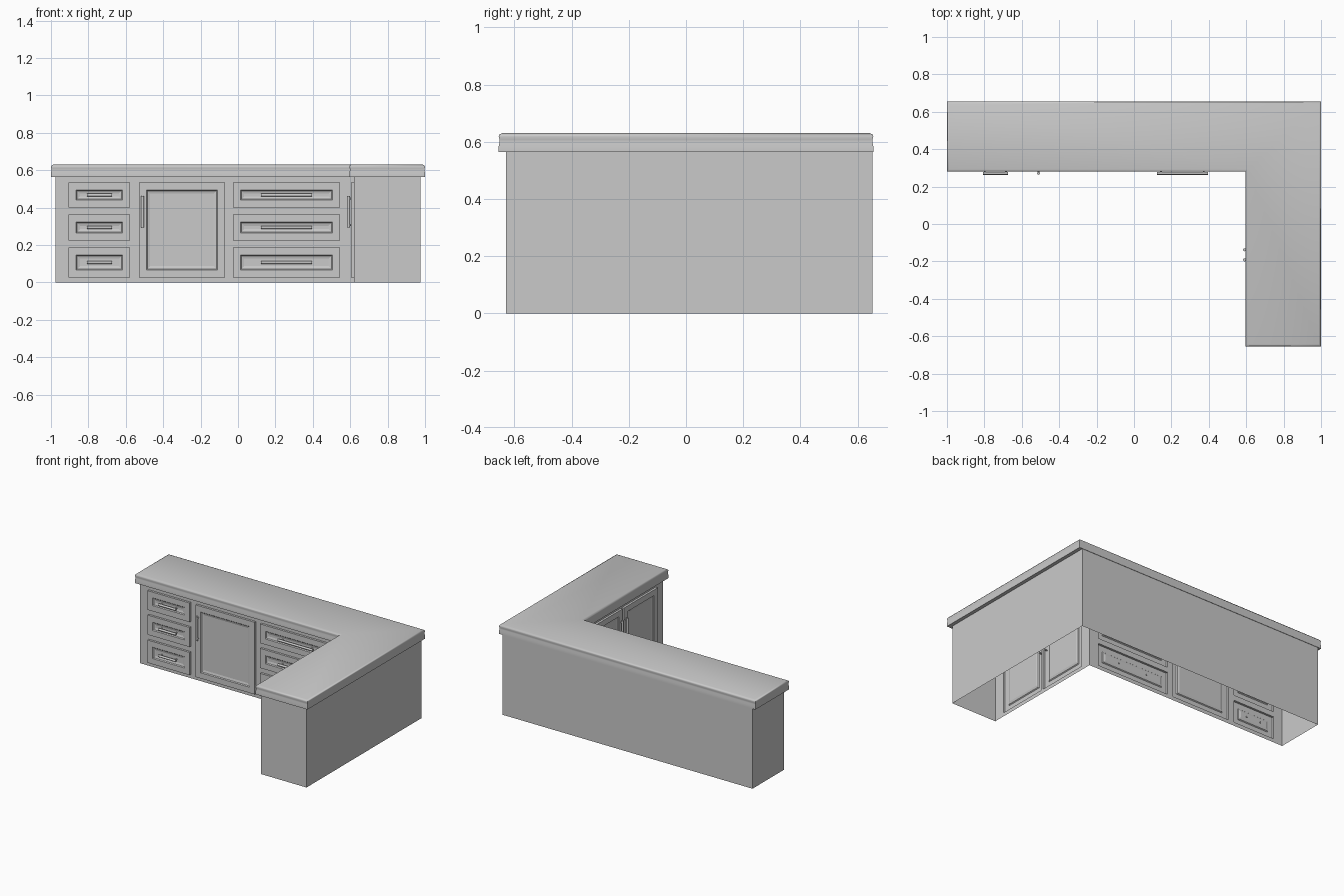
import bpy, bmesh
from mathutils import Vector

cube = bpy.data.objects.get("Cube")
if cube:
    bpy.data.objects.remove(cube, do_unlink=True)

GRAY = (0.59, 0.59, 0.59, 1)
paint = bpy.data.materials.new("plain_gray")
paint.use_nodes = True
paint.diffuse_color = GRAY
paint.node_tree.nodes["Principled BSDF"].inputs["Base Color"].default_value = GRAY

UP = Vector((0, 0, 1))
BODY_TOP = 0.565
THICK = 0.015  # how far doors and drawers stand proud


def finish(name, bm, smooth=None):
    bmesh.ops.remove_doubles(bm, verts=bm.verts, dist=1e-5)
    mesh = bpy.data.meshes.new(name)
    bm.to_mesh(mesh)
    bm.free()
    mesh.materials.append(paint)
    ob = bpy.data.objects.new(name, mesh)
    bpy.context.collection.objects.link(ob)
    if smooth:
        bpy.ops.object.select_all(action='DESELECT')
        ob.select_set(True)
        bpy.context.view_layer.objects.active = ob
        bpy.ops.object.shade_smooth_by_angle(angle=smooth)
    return ob


def bridge(bm, a, b):
    n = len(a)
    for i in range(n):
        j = (i + 1) % n
        bm.faces.new((a[i], a[j], b[j], b[i]))


class Wall:
    """Upright plane from a to b; its outside is on the right of the direction."""

    def __init__(self, a, b):
        self.a = Vector((*a, 0))
        run = Vector((*b, 0)) - self.a
        self.length = run.length
        self.u = run.normalized()
        self.n = self.u.cross(UP)

    def at(self, s, z, out=0):
        return self.a + self.u * s + UP * z + self.n * out

    def rect(self, bm, s0, s1, z0, z1, out=0):
        return [bm.verts.new(self.at(s, z, out))
                for s, z in ((s0, z0), (s1, z0), (s1, z1), (s0, z1))]

    def build(self, name, columns=()):
        """Wall sheet with an opening for every panel in its columns."""
        bm = bmesh.new()
        s = 0
        for s0, s1, rows in columns:
            bm.faces.new(self.rect(bm, s, s0, 0, BODY_TOP))
            z = 0
            for z0, z1 in rows:
                bm.faces.new(self.rect(bm, s0, s1, z, z0))
                z = z1
            bm.faces.new(self.rect(bm, s0, s1, z, BODY_TOP))
            s = s1
        bm.faces.new(self.rect(bm, s, self.length, 0, BODY_TOP))
        finish(name, bm)

    def panel(self, name, s0, s1, z0, z1):
        """Raised frame with a sunken, sloped centre field."""
        bm = bmesh.new()
        steps = ((0, 0), (0, THICK), (0.04, THICK), (0.045, THICK - 0.006),
                 (0.06, THICK - 0.01))
        rings = [self.rect(bm, s0 + d, s1 - d, z0 + d, z1 - d, out) for d, out in steps]
        for low, high in zip(rings, rings[1:]):
            bridge(bm, low, high)
        bm.faces.new(rings[-1])
        finish(name, bm)

    def handle(self, name, s, z, length, vertical):
        """Round bar on two posts that pass through the panel."""
        bm = bmesh.new()
        axis = UP if vertical else self.u

        def rod(centre, along, radius, size):
            turn = along.to_track_quat('Z', 'Y').to_matrix().to_4x4()
            turn.translation = centre
            bmesh.ops.create_cone(bm, cap_ends=True, segments=12, radius1=radius,
                                  radius2=radius, depth=size, matrix=turn)

        rod(self.at(s, z, 0.029), axis, 0.008, length)
        for side in (-1, 1):
            rod(self.at(s, z, 0.014) + axis * side * length * 0.42, self.n, 0.005, 0.03)
        finish(name, bm, 0.6)


# Cabinet walls around the L, open underneath
corners = [(-0.975, 0.30), (0.62, 0.30), (0.62, -0.63),
           (0.975, -0.63), (0.975, 0.652), (-0.975, 0.652)]
names = ["long_front", "short_front", "short_end", "short_back", "long_back", "long_end"]
walls = {n: Wall(corners[i], corners[(i + 1) % 6]) for i, n in enumerate(names)}

DOOR = [(0.027, 0.535)]
DRAWERS = [(0.027, 0.187), (0.225, 0.363), (0.40, 0.535)]
columns = {
    "long_front": [(0.07, 0.398, DRAWERS), (0.445, 0.905, DOOR), (0.948, 1.52, DRAWERS)],
    "short_front": [(0.08, 0.458, DOOR), (0.472, 0.85, DOOR)],
}
for n, wall in walls.items():
    wall.build(n + "_wall", columns.get(n, ()))

# Drawers and doors with their handles
for n, cols in columns.items():
    wall = walls[n]
    for c, (s0, s1, rows) in enumerate(cols):
        for r, (z0, z1) in enumerate(rows):
            tag = f"{n}_{c + 1}_{r + 1}"
            if rows is DOOR:
                wall.panel("door_" + tag, s0, s1, z0, z1)
                # the first short-side door opens from its far edge
                s = s1 - 0.02 if n == "short_front" and c == 0 else s0 + 0.02
                wall.handle("door_handle_" + tag, s, 0.378, 0.17, True)
            else:
                wall.panel("drawer_" + tag, s0, s1, z0, z1)
                length = 0.272 if s1 - s0 > 0.4 else 0.135
                wall.handle("drawer_handle_" + tag, (s0 + s1) / 2, (z0 + z1) / 2,
                            length, False)

# Countertop: L outline stacked through a softly moulded edge profile
outline = [Vector(p) for p in ((-1, 0.28), (0.595, 0.28), (0.595, -0.655),
                               (1, -0.655), (1, 0.655), (-1, 0.655))]
edge = ((0, 0.565), (0, 0.585), (0.003, 0.598), (0.003, 0.608),
        (0, 0.618), (0.003, 0.626), (0.012, 0.63))
bm = bmesh.new()
rings = []
for inset, z in edge:
    ring = []
    for i, p in enumerate(outline):
        before = (p - outline[i - 1]).normalized()
        after = (outline[(i + 1) % 6] - p).normalized()
        q = p + inset * Vector((-before.y - after.y, before.x + after.x))
        ring.append(bm.verts.new((q.x, q.y, z)))
    rings.append(ring)
for low, high in zip(rings, rings[1:]):
    bridge(bm, low, high)
bm.faces.new(rings[-1])
bm.faces.new(rings[0][::-1])
finish("countertop", bm, 0.9)
